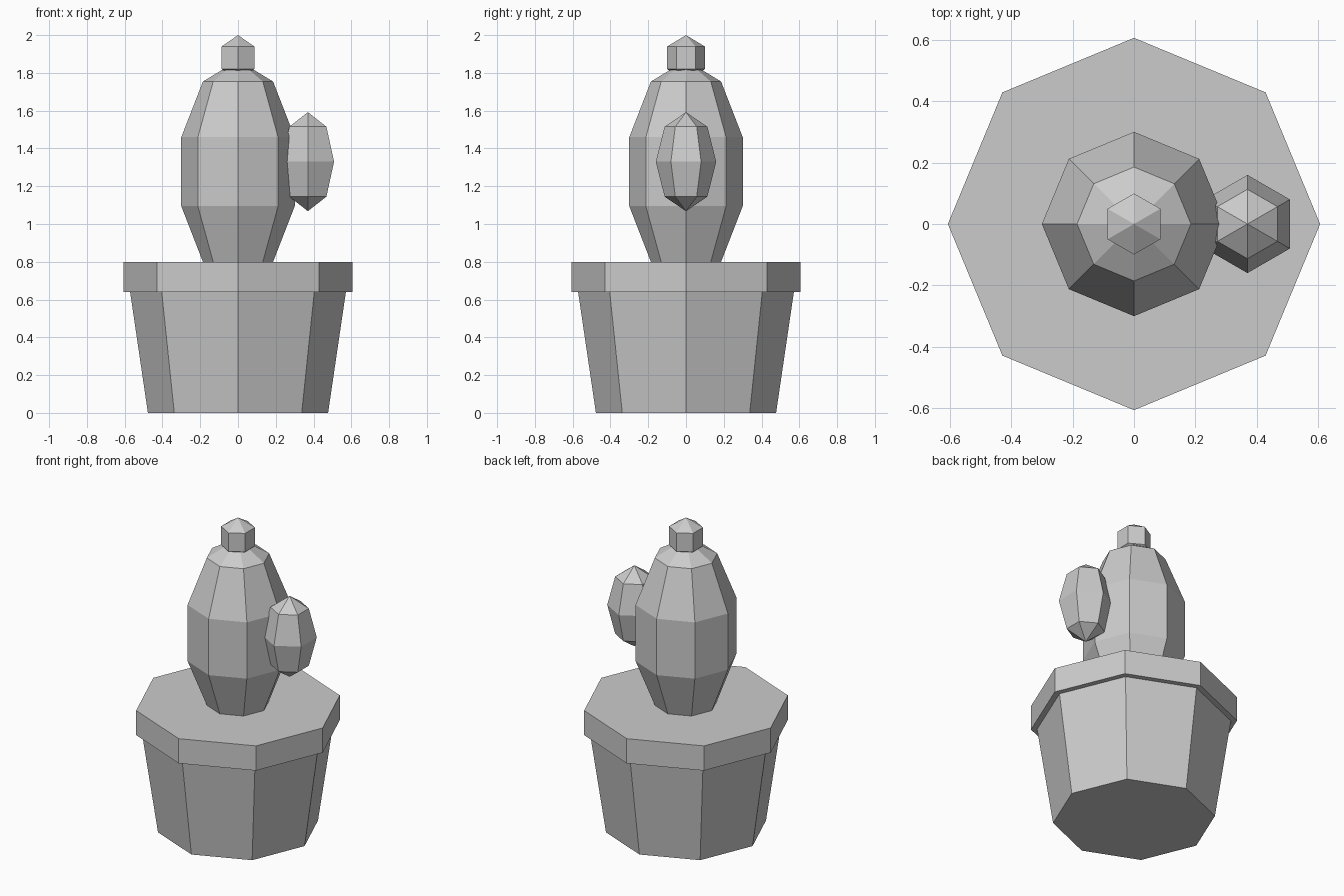
import bpy
from math import pi

if "Cube" in bpy.data.objects:
    bpy.data.objects.remove(bpy.data.objects["Cube"])

clay = bpy.data.materials.new("plain grey")
clay.diffuse_color = (0.6, 0.6, 0.6, 1)
clay.use_nodes = True
clay.node_tree.nodes["Principled BSDF"].inputs["Base Color"].default_value = clay.diffuse_color


def finish(name, scale=(1, 1, 1)):
    ob = bpy.context.object
    ob.name = name
    ob.scale = scale
    bpy.ops.object.transform_apply(location=False, rotation=True, scale=True)
    ob.data.materials.append(clay)
    return ob


def tapered(name, r_bottom, r_top, z0, z1):
    """Octagonal prism with corners on the x and y axes."""
    bpy.ops.mesh.primitive_cone_add(vertices=8, radius1=r_bottom, radius2=r_top,
                                    depth=z1 - z0, location=(0, 0, (z0 + z1) / 2))
    return finish(name)


def faceted_ball(name, sides, rings, x, z, radius, height):
    """Stretched low-poly ball with a corner on the +x side."""
    bpy.ops.mesh.primitive_uv_sphere_add(segments=sides, ring_count=rings,
                                         radius=1, location=(x, 0, z))
    return finish(name, (radius, radius, height))


# Pot and its overhanging rim
tapered("pot", 0.477, 0.58, 0, 0.70)
tapered("pot_rim", 0.607, 0.607, 0.64, 0.80)

# Cactus body, side arm and the bud on top
faceted_ball("cactus_body", 8, 5, 0, 1.277, 0.316, 0.59)
faceted_ball("cactus_arm", 6, 4, 0.37, 1.33, 0.16, 0.262)
faceted_ball("flower_bud", 6, 3, 0, 1.88, 0.115, 0.12)
